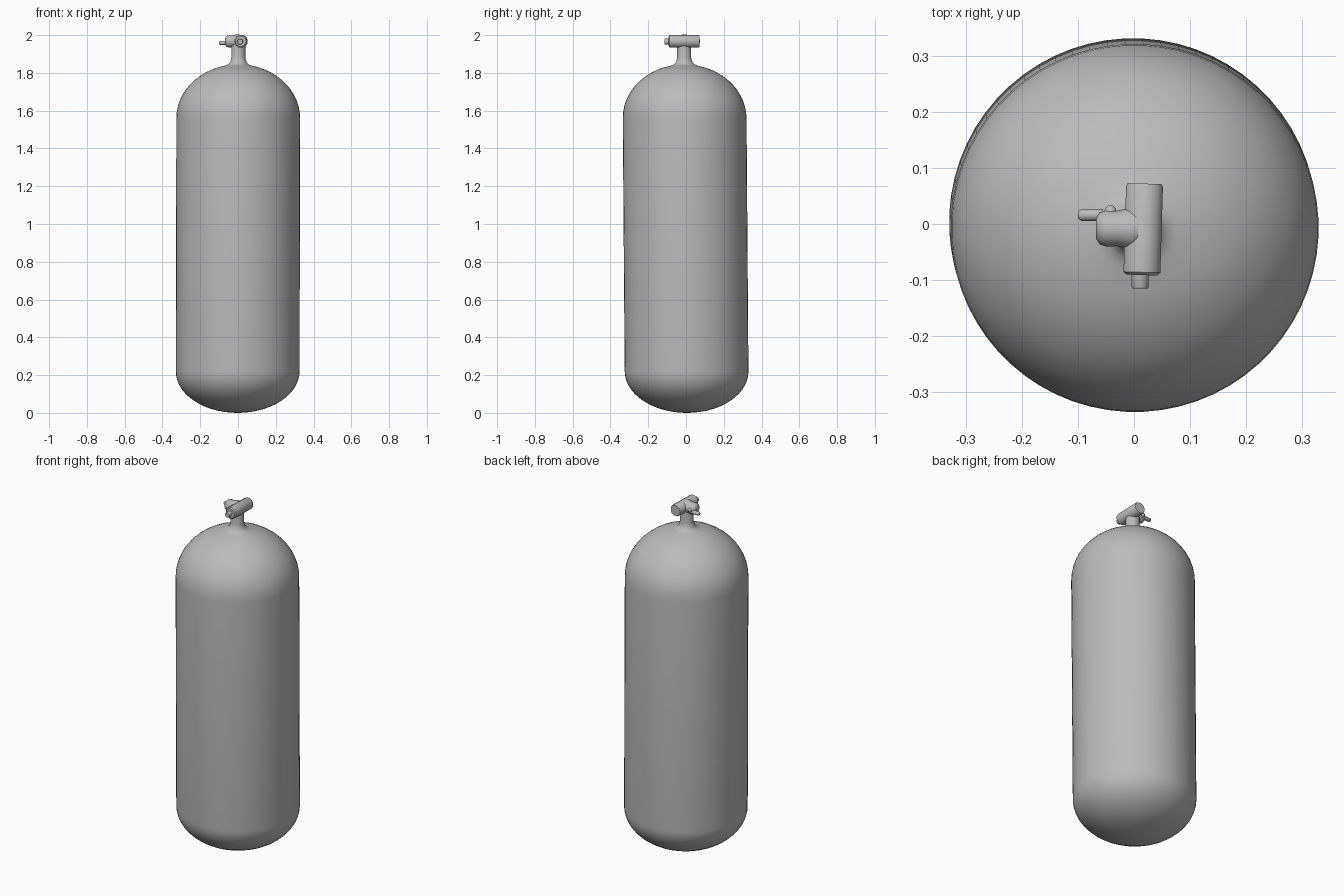
import bpy, bmesh, math
from mathutils import Vector

cube = bpy.data.objects.get("Cube")
if cube:
    bpy.data.objects.remove(cube, do_unlink=True)

grey = bpy.data.materials.new("Plain grey")
grey.use_nodes = True
colour = (0.5, 0.5, 0.5, 1)
grey.diffuse_color = colour
grey.node_tree.nodes["Principled BSDF"].inputs["Base Color"].default_value = colour


def lathe(name, profile, start, axis, sides, angle=40):
    """Spin (radius, distance) pairs around an axis; end rings are capped."""
    axis = Vector(axis).normalized()
    turn = axis.to_track_quat('Z', 'Y')
    bm = bmesh.new()
    rings = []
    for r, d in profile:
        count = sides if r > 0 else 1
        ring = []
        for i in range(count):
            a = math.tau * (i + 0.5) / sides
            p = Vector((r * math.cos(a), r * math.sin(a), d))
            ring.append(bm.verts.new(Vector(start) + turn @ p))
        rings.append(ring)
    for low, high in zip(rings, rings[1:]):
        for i in range(sides):
            j = (i + 1) % sides
            loop = [low[i % len(low)], low[j % len(low)],
                    high[j % len(high)], high[i % len(high)]]
            bm.faces.new(list(dict.fromkeys(loop)))
    for ring in (rings[0], rings[-1]):
        if len(ring) > 1:
            bm.faces.new(ring)
    bmesh.ops.recalc_face_normals(bm, faces=bm.faces)
    mesh = bpy.data.meshes.new(name)
    bm.to_mesh(mesh)
    bm.free()
    mesh.materials.append(grey)
    obj = bpy.data.objects.new(name, mesh)
    bpy.context.collection.objects.link(obj)
    bpy.ops.object.select_all(action='DESELECT')
    obj.select_set(True)
    bpy.context.view_layer.objects.active = obj
    bpy.ops.object.shade_smooth_by_angle(angle=math.radians(angle))
    return obj


# Tank: shallow bottom dome, straight wall, taller top dome, filleted neck
R, LOW, HIGH, DOME = 0.328, 0.22, 1.56, 0.285
steps = 14
quarter = [math.pi / 2 * i / steps for i in range(steps + 1)]
profile = [(R * math.sin(a) if a else 0, LOW * (1 - math.cos(a))) for a in quarter]
profile += [(R * math.cos(a), HIGH + DOME * math.sin(a)) for a in quarter[:-2]]
profile += [(0.055, 1.845), (0.043, 1.858), (0.037, 1.88), (0.037, 1.95), (0, 1.95)]
tank = lathe("tank", profile, (0, 0, 0), (0, 0, 1), 64, 50)
# The tank leans back very slightly
for v in tank.data.vertices:
    v.co.y += 0.003 - 0.0075 * (v.co.z - LOW)
    v.co.x += 0.002 * (v.co.z - 1)

# Valve barrel lying front to back, with a small outlet at the front
lathe("valve_barrel", [(0.028, 0), (0.034, 0.005), (0.034, 0.158), (0.031, 0.163)],
      (0.014, -0.091, 1.967), (0.03, 1, 0), 12)
lathe("valve_outlet", [(0.014, 0), (0.016, 0.004), (0.016, 0.04)],
      (0.011, -0.115, 1.965), (0, 1, 0), 10)

# Rounded side knob with a small nub and a lever pin
lathe("side_knob", [(0.018, 0), (0.029, 0.007), (0.033, 0.02), (0.032, 0.038), (0.038, 0.062), (0.036, 0.075)],
      (-0.068, -0.008, 1.967), (1, 0, 0), 16, 60)
lathe("knob_nub", [(0.013, 0), (0.010, 0.012), (0.004, 0.017)],
      (-0.042, 0.016, 1.967), (0, 1, 0), 10, 60)
lathe("lever_pin", [(0.006, 0), (0.011, 0.006), (0.011, 0.045)],
      (-0.1, 0.016, 1.958), (1, 0, 0), 10)
